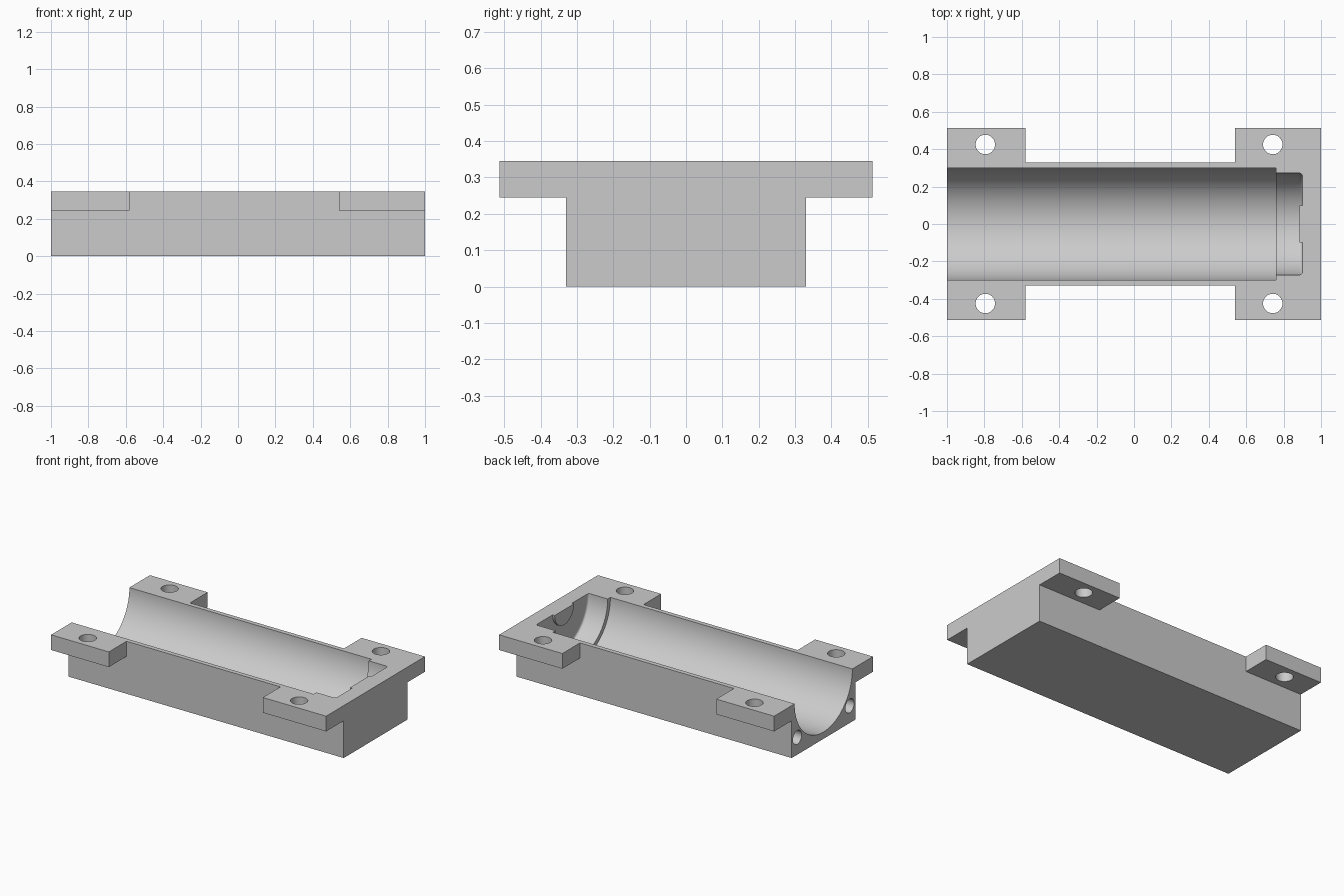
import bpy, bmesh, math
from mathutils import Matrix

if "Cube" in bpy.data.objects:
    bpy.data.objects.remove(bpy.data.objects["Cube"], do_unlink=True)

TOP = 0.345          # split plane, also the height of the bore axis
EAR_Z = 0.245        # underside of the mounting ears
HALF_W = 0.33
EAR_W = 0.513

grey = bpy.data.materials.new("light grey")
grey.use_nodes = True
grey.diffuse_color = (0.6, 0.6, 0.6, 1)
grey.node_tree.nodes["Principled BSDF"].inputs["Base Color"].default_value = (0.6, 0.6, 0.6, 1)


def add_object(name, bm):
    bmesh.ops.recalc_face_normals(bm, faces=bm.faces)
    mesh = bpy.data.meshes.new(name)
    bm.to_mesh(mesh)
    bm.free()
    mesh.materials.append(grey)
    ob = bpy.data.objects.new(name, mesh)
    bpy.context.collection.objects.link(ob)
    return ob


def box(name, x0, x1, half_y, z0, z1):
    bm = bmesh.new()
    place = Matrix.Translation(((x0 + x1) / 2, 0, (z0 + z1) / 2))
    size = Matrix.Diagonal((x1 - x0, 2 * half_y, z1 - z0, 1))
    bmesh.ops.create_cube(bm, size=1, matrix=place @ size)
    return add_object(name, bm)


def cylinder(name, centre, radius, depth, axis="Z"):
    bm = bmesh.new()
    turn = Matrix.Rotation(math.pi / 2, 4, "Y") if axis == "X" else Matrix()
    bmesh.ops.create_cone(bm, cap_ends=True, segments=40, radius1=radius, radius2=radius,
                          depth=depth, matrix=Matrix.Translation(centre) @ turn)
    return add_object(name, bm)


def lathe(name, profile, height, steps):
    """Turn (x, radius) points about a lengthwise axis at the given height."""
    bm = bmesh.new()
    tilt = math.pi / steps
    verts = [bm.verts.new((x, r * math.cos(tilt), r * math.sin(tilt))) for x, r in profile]
    edges = [bm.edges.new(pair) for pair in zip(verts, verts[1:])]
    bmesh.ops.spin(bm, geom=verts + edges, cent=(0, 0, 0), axis=(1, 0, 0),
                   angle=2 * math.pi, steps=steps)
    bmesh.ops.remove_doubles(bm, verts=bm.verts, dist=1e-5)
    bmesh.ops.translate(bm, verts=bm.verts, vec=(0, 0, height))
    return add_object(name, bm)


def combine(target, tool, operation):
    mod = target.modifiers.new(tool.name, "BOOLEAN")
    mod.object, mod.operation, mod.solver = tool, operation, "EXACT"
    bpy.context.view_layer.update()
    graph = bpy.context.evaluated_depsgraph_get()
    mesh = bpy.data.meshes.new_from_object(target.evaluated_get(graph))
    target.modifiers.clear()
    target.data = mesh
    bpy.data.objects.remove(tool, do_unlink=True)


# Block with a pair of mounting ears at each end
housing = box("trough_housing", -1, 1, HALF_W, 0, TOP)
for x0, x1 in ((-1, -0.58), (0.54, 1)):
    combine(housing, box("ears", x0, x1, EAR_W, EAR_Z, TOP), "UNION")

# Stepped bore, open at one end, with a rounded end pocket around a central boss
fillet = [(0.885 + 0.015 * math.sin(a), 0.257 + 0.015 * math.cos(a))
          for a in (i * math.pi / 10 for i in range(6))]
bore = [(-1.1, 0), (-1.1, 0.3), (0.76, 0.3), (0.76, 0.272)] + fillet
bore += [(0.9, 0.1), (0.885, 0.1), (0.885, 0)]
combine(housing, lathe("bore", bore, TOP, 96), "DIFFERENCE")

# Screw holes through the ears, and blind holes in the open end
for side in (-1, 1):
    for x in (-0.795, 0.742):
        combine(housing, cylinder("screw_hole", (x, side * 0.425, 0.3), 0.052, 0.4), "DIFFERENCE")
    combine(housing, cylinder("end_hole", (-1, side * 0.272, 0.113), 0.045, 0.4, "X"), "DIFFERENCE")

# Merge leftover flat seams, then smooth the bore and keep the edges sharp
bm = bmesh.new()
bm.from_mesh(housing.data)
bmesh.ops.remove_doubles(bm, verts=bm.verts, dist=1e-5)
bmesh.ops.dissolve_limit(bm, angle_limit=0.005, verts=bm.verts, edges=bm.edges)
bm.to_mesh(housing.data)
bm.free()
bpy.ops.object.select_all(action="DESELECT")
housing.select_set(True)
bpy.context.view_layer.objects.active = housing
bpy.ops.object.shade_smooth_by_angle(angle=math.radians(30))
